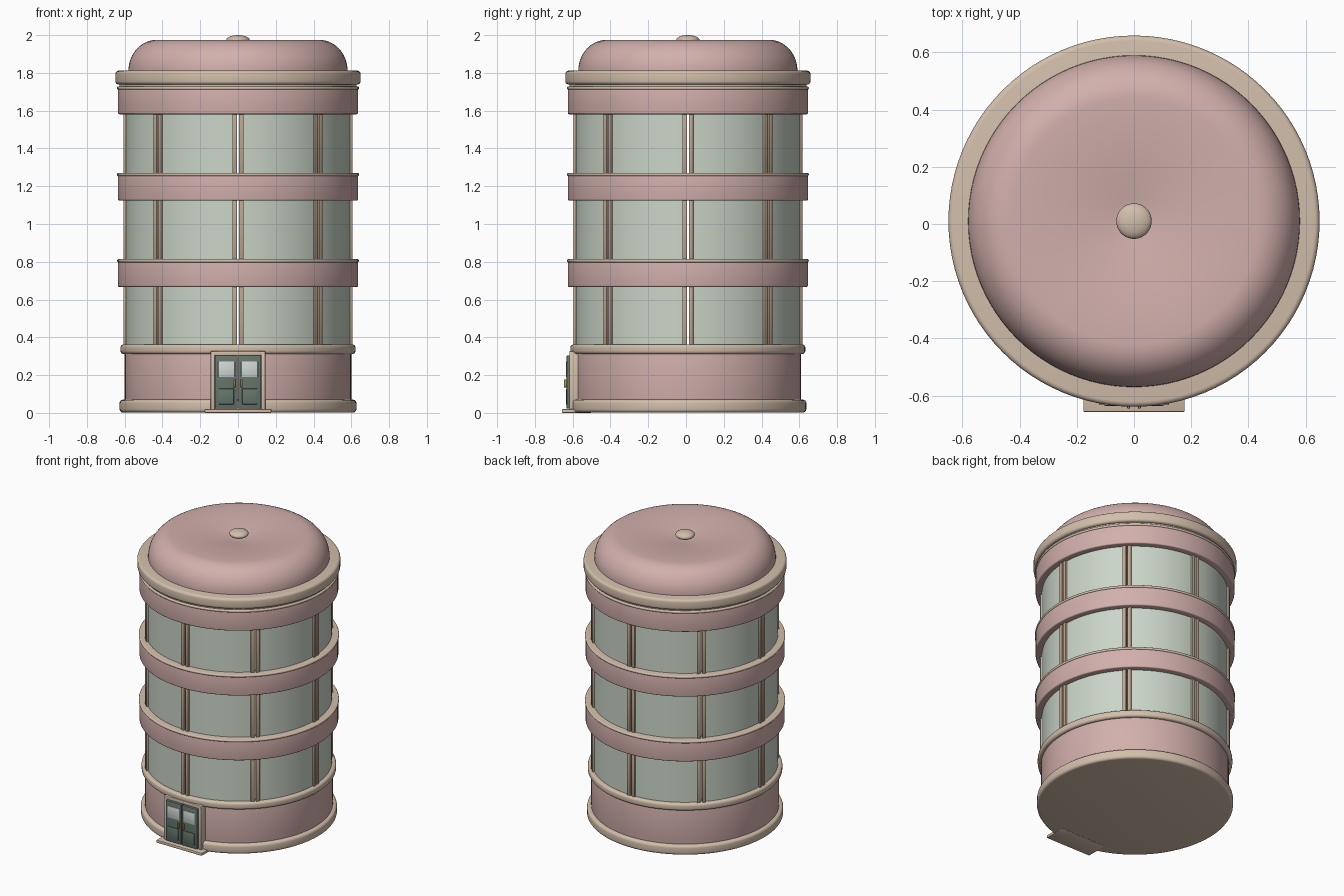
import bpy, bmesh, math
from mathutils import Vector, Matrix

if "Cube" in bpy.data.objects:
    bpy.data.objects.remove(bpy.data.objects["Cube"])

CY = 0.01      # tower axis sits slightly back, the doorstep projects forward
N = 96


def mat(name, rgb):
    m = bpy.data.materials.new(name)
    m.diffuse_color = (*rgb, 1)
    m.use_nodes = True
    m.node_tree.nodes["Principled BSDF"].inputs["Base Color"].default_value = m.diffuse_color
    return m


PINK = mat("pink_plaster", (0.64, 0.43, 0.41))
CREAM = mat("cream_trim", (0.65, 0.52, 0.41))
POST = mat("post_tan", (0.50, 0.38, 0.28))
GLASS = mat("pale_glass", (0.60, 0.67, 0.58))
GREEN = mat("door_green", (0.13, 0.18, 0.15))
PANE = mat("door_pane", (0.62, 0.68, 0.66))
GOLD = mat("handle_brass", (0.45, 0.28, 0.10))


def finish(bm, name, m):
    bmesh.ops.remove_doubles(bm, verts=bm.verts, dist=1e-5)
    bmesh.ops.recalc_face_normals(bm, faces=bm.faces)
    me = bpy.data.meshes.new(name)
    bm.to_mesh(me)
    bm.free()
    ob = bpy.data.objects.new(name, me)
    bpy.context.collection.objects.link(ob)
    me.materials.append(m)
    bpy.ops.object.select_all(action='DESELECT')
    ob.select_set(True)
    bpy.context.view_layer.objects.active = ob
    bpy.ops.object.shade_smooth_by_angle(angle=math.radians(35))
    return ob


def lathe(name, prof, m, closed=True, a0=0.0, a1=math.tau, n=N):
    """Sweep an (r, z) profile round the tower axis; a partial sweep gets end caps."""
    bm = bmesh.new()
    full = abs(a1 - a0 - math.tau) < 1e-6
    rows = []
    for i in range(n if full else n + 1):
        a = a0 + (a1 - a0) * i / n
        rows.append([bm.verts.new((r * math.cos(a), CY + r * math.sin(a), z)) for r, z in prof])
    k = len(prof)
    for i in range(n):
        p, q = rows[i], rows[(i + 1) % len(rows)]
        for j in range(k if closed else k - 1):
            bm.faces.new((p[j], p[(j + 1) % k], q[(j + 1) % k], q[j]))
    if not full:
        bm.faces.new(rows[0])
        bm.faces.new(rows[-1])
    return finish(bm, name, m)


def ring(name, r0, r1, z0, z1, b, m):
    """Ring whose two outer edges are rounded by b."""
    prof = [(r0, z0)]
    for cz, s in ((z0 + b, -90), (z1 - b, 0)):
        for i in range(5):
            t = math.radians(s + 22.5 * i)
            prof.append((r1 - b + b * math.cos(t), cz + b * math.sin(t)))
    prof.append((r0, z1))
    return lathe(name, prof, m)


def box(name, x0, x1, y0, y1, z0, z1, m, bevel=0.004):
    bm = bmesh.new()
    bmesh.ops.create_cube(bm, size=1)
    for v in bm.verts:
        v.co = Vector(((x0 + x1) / 2 + v.co.x * (x1 - x0),
                       (y0 + y1) / 2 + v.co.y * (y1 - y0),
                       (z0 + z1) / 2 + v.co.z * (z1 - z0)))
    if bevel:
        bmesh.ops.bevel(bm, geom=bm.edges[:], offset=bevel, segments=2, profile=0.5, affect='EDGES')
    return finish(bm, name, m)


# ground floor
ring("base_ring", 0.0, 0.627, 0.002, 0.07, 0.018, CREAM)
ring("ground_wall", 0.50, 0.60, 0.06, 0.32, 0.002, PINK)
ring("ground_cornice", 0.0, 0.622, 0.312, 0.362, 0.016, CREAM)

# three glazed storeys, each with a pink band above it
for s in range(3):
    z0 = 0.355 + 0.457 * s
    z1 = z0 + 0.32
    zb = 0.667 + 0.457 * s
    ring(f"band_{s + 1}", 0.50, 0.636, zb, zb + 0.134, 0.008, PINK)
    ring(f"band_cap_{s + 1}", 0.0, 0.640, zb + 0.130, zb + 0.147, 0.007, CREAM)
    for k in range(8):
        a = k * math.pi / 4
        lathe(f"window_{s + 1}_{k + 1}", [(0.58, z0), (0.594, z0), (0.594, z1), (0.58, z1)],
              GLASS, a0=a + 0.035, a1=a + math.pi / 4 - 0.035, n=12)
        # paired posts between panes
        for side in (-1, 1):
            x = side * 0.017
            post = box(f"window_post_{s + 1}_{k + 1}", x - 0.012, x + 0.012, -0.606, -0.576,
                       z0, z1, POST, 0.003)
            post.data.transform(Matrix.Translation((0, CY, 0)) @ Matrix.Rotation(a, 4, 'Z'))

# crown and roof
ring("crown_neck", 0.0, 0.628, 1.722, 1.745, 0.004, CREAM)
ring("crown_ring", 0.0, 0.649, 1.738, 1.812, 0.018, CREAM)
dome = [(0.58, 1.80)]
for i in range(13):
    t = math.radians(7.5 * i)
    dome.append((0.43 + 0.15 * math.cos(t), 1.812 + 0.163 * math.sin(t)))
dome += [(0.36, 1.974), (0.29, 1.970), (0.22, 1.963), (0.15, 1.954), (0.08, 1.944), (0.0, 1.932)]
lathe("roof_dome", dome, PINK, closed=False)
knob = [(0.062 * math.cos(math.radians(t)), 1.974 + 0.026 * math.sin(math.radians(t)))
        for t in range(-90, 91, 15)]
lathe("roof_knob", knob, CREAM, closed=False, n=48)

# entrance
box("door_step", -0.177, 0.177, -0.657, -0.50, 0.0, 0.02, CREAM)
for sx in (-1, 1):
    box("door_jamb", *sorted((sx * 0.122, sx * 0.146)), -0.618, -0.55, 0.015, 0.328, CREAM, 0.006)
box("door_lintel", -0.146, 0.146, -0.618, -0.55, 0.303, 0.328, CREAM, 0.006)
for sx in (-1, 1):
    def part(name, a, b, *rest):
        return box(name, *sorted((sx * a, sx * b)), *rest)
    part("door_leaf", 0.002, 0.123, -0.632, -0.56, 0.022, 0.304, GREEN)
    part("door_window", 0.017, 0.105, -0.635, -0.62, 0.19, 0.272, PANE, 0.002)
    part("door_panel", 0.022, 0.103, -0.636, -0.62, 0.045, 0.128, GREEN, 0.003)
    part("door_handle", 0.014, 0.024, -0.646, -0.625, 0.135, 0.178, GOLD, 0.003)
